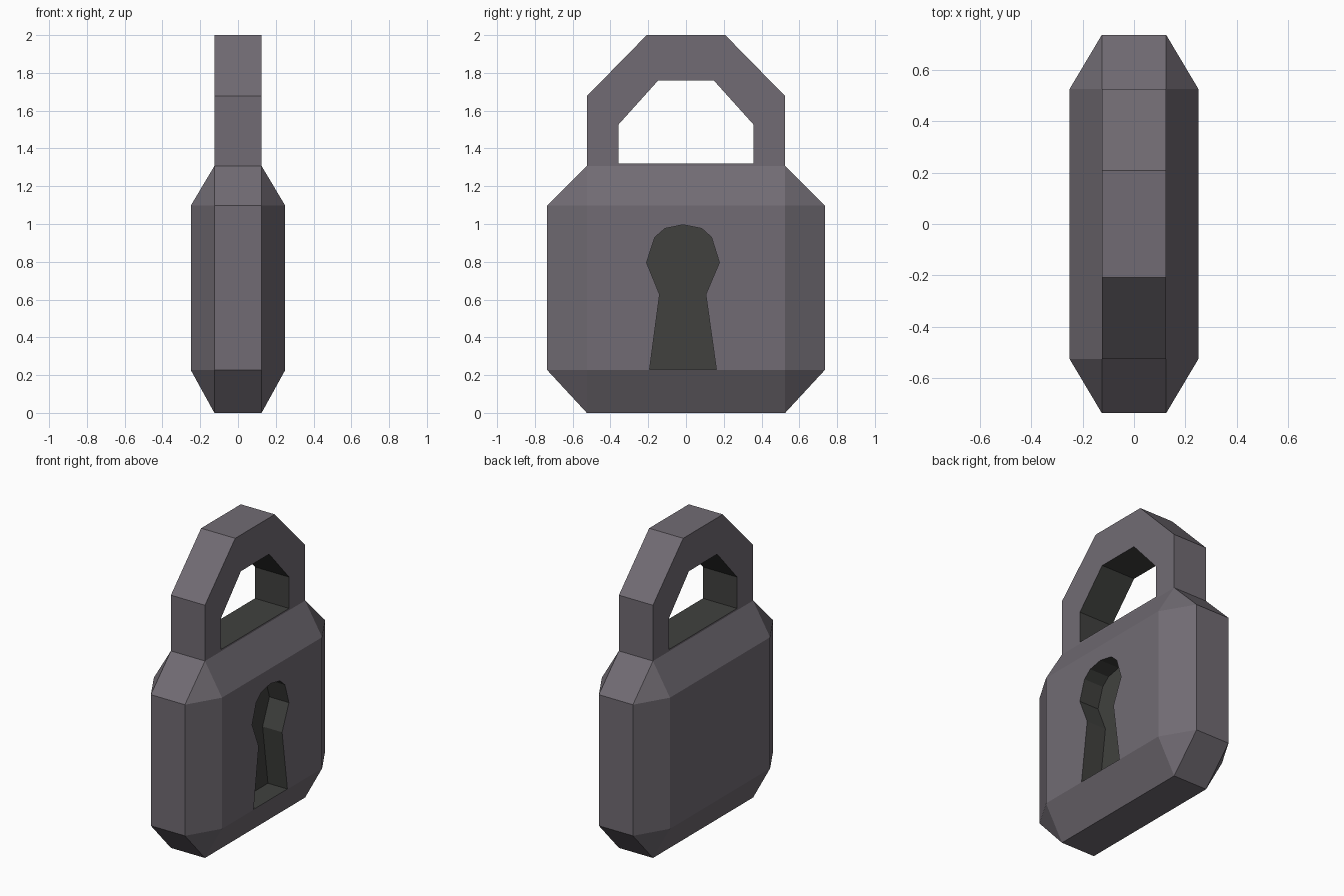
import bpy
import bmesh

if "Cube" in bpy.data.objects:
    bpy.data.objects.remove(bpy.data.objects["Cube"])


def material(name, colour):
    mat = bpy.data.materials.new(name)
    mat.diffuse_color = (*colour, 1)
    mat.use_nodes = True
    mat.node_tree.nodes["Principled BSDF"].inputs["Base Color"].default_value = mat.diffuse_color
    return mat


metal = material("metal", (0.165, 0.148, 0.172))
dark = material("dark_inside", (0.052, 0.053, 0.049))


def finish(name, bm, *mats):
    bmesh.ops.recalc_face_normals(bm, faces=bm.faces[:])
    mesh = bpy.data.meshes.new(name)
    bm.to_mesh(mesh)
    bm.free()
    for m in mats:
        mesh.materials.append(m)
    obj = bpy.data.objects.new(name, mesh)
    bpy.context.collection.objects.link(obj)
    return obj


# Body: box with broad chamfers and clipped corners, as a hull of three points per corner
bm = bmesh.new()
for sx in (-1, 1):
    for sy in (-1, 1):
        for z_mid, z_end in ((0.227, 0), (1.097, 1.307)):
            for x, y, z in ((0.25, 0.525, z_mid), (0.125, 0.735, z_mid), (0.125, 0.525, z_end)):
                bm.verts.new((sx * x, sy * y, z))
bmesh.ops.convex_hull(bm, input=bm.verts[:])
bmesh.ops.dissolve_limit(bm, angle_limit=0.01, verts=bm.verts[:], edges=bm.edges[:])
body = finish("lock_body", bm, metal)

# Keyhole: slightly off-centre recess in the +x face
keyhole = [(-0.193, 0.229), (0.161, 0.229), (0.105, 0.627), (0.177, 0.796),
           (0.135, 0.93), (0.084, 0.976), (-0.016, 0.996), (-0.112, 0.976),
           (-0.165, 0.93), (-0.209, 0.796), (-0.14, 0.627)]
bm = bmesh.new()
face = bm.faces.new([bm.verts.new((0.107, y, z)) for y, z in keyhole])
ext = bmesh.ops.extrude_face_region(bm, geom=[face], use_keep_orig=True)
top = [v for v in ext["geom"] if isinstance(v, bmesh.types.BMVert)]
bmesh.ops.translate(bm, vec=(0.3, 0, 0), verts=top)
cutter = finish("keyhole_cutter", bm, dark)
cutter.hide_render = True
cutter.hide_set(True)

cut = body.modifiers.new("keyhole", 'BOOLEAN')
cut.operation = 'DIFFERENCE'
cut.solver = 'EXACT'
cut.material_mode = 'TRANSFER'
cut.object = cutter

# Shackle: closed angular ring with a dark inner surface
outer = [(0.525, 1.305), (0.525, 1.677), (0.208, 2.0)]
inner = [(0.357, 1.319), (0.357, 1.527), (0.148, 1.759)]
bm = bmesh.new()


def ring(half, x):
    points = half + [(-y, z) for y, z in reversed(half)]
    return [bm.verts.new((x, y, z)) for y, z in points]


ob, of, ib, inf = ring(outer, -0.125), ring(outer, 0.125), ring(inner, -0.125), ring(inner, 0.125)
for a, b, slot in ((ob, of, 0), (of, inf, 0), (inf, ib, 1), (ib, ob, 0)):
    for i in range(6):
        j = (i + 1) % 6
        bm.faces.new((a[i], a[j], b[j], b[i])).material_index = slot
finish("shackle", bm, metal, dark)
